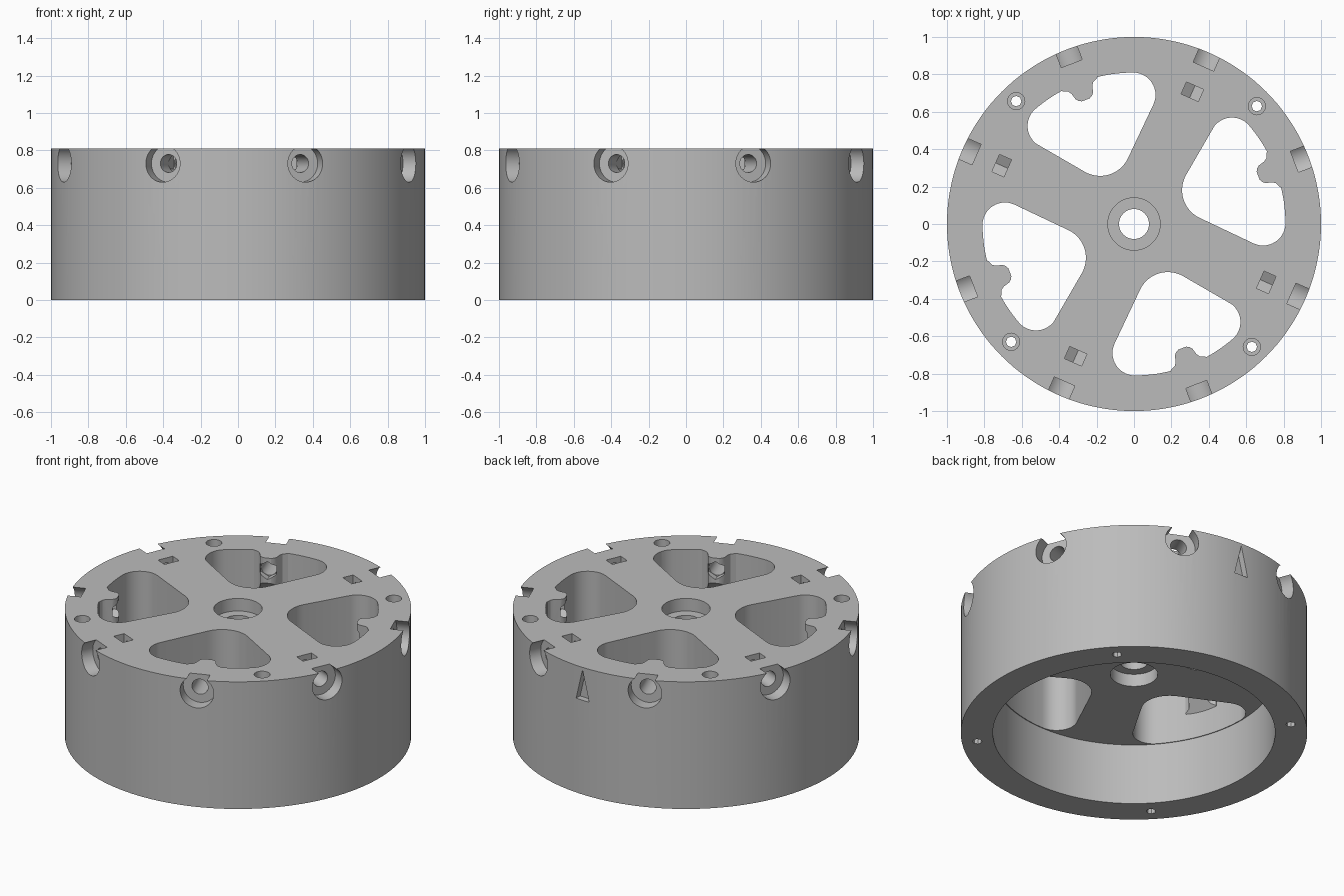
import bpy, bmesh
from math import sin, cos, radians
from mathutils import Matrix

if "Cube" in bpy.data.objects:
    bpy.data.objects.remove(bpy.data.objects["Cube"])

HEIGHT, PLATE_BOTTOM, BOLT_Z = 0.81, 0.39, 0.73
BOLT_ANGLE = 21.2

grey = bpy.data.materials.new("plain grey")
grey.use_nodes = True
colour = (0.5, 0.5, 0.5, 1)
grey.diffuse_color = colour
grey.node_tree.nodes["Principled BSDF"].inputs["Base Color"].default_value = colour


def arc(cx, cy, r, start, end, steps):
    """Points along an arc, angles in degrees."""
    angles = [radians(start + (end - start) * i / steps) for i in range(steps + 1)]
    return [(cx + r * cos(a), cy + r * sin(a)) for a in angles]


def ngon(r, sides, turn=0):
    return arc(0, 0, r, turn, turn + 360, sides)[:-1]


def prism(name, outline, low, high, matrix=Matrix()):
    """Extrude a closed outline; low may be a function of the point."""
    bm = bmesh.new()
    bottom = [bm.verts.new((x, y, low(x) if callable(low) else low)) for x, y in outline]
    top = [bm.verts.new((x, y, high)) for x, y in outline]
    bm.faces.new(bottom[::-1])
    bm.faces.new(top)
    for i in range(len(outline)):
        j = (i + 1) % len(outline)
        bm.faces.new((bottom[i], bottom[j], top[j], top[i]))
    bmesh.ops.transform(bm, matrix=matrix, verts=bm.verts)
    mesh = bpy.data.meshes.new(name)
    bm.to_mesh(mesh)
    bm.free()
    mesh.materials.append(grey)
    obj = bpy.data.objects.new(name, mesh)
    bpy.context.scene.collection.objects.link(obj)
    return obj


def cut(target, cutter):
    """Subtract the cutter from the target and throw it away."""
    mod = target.modifiers.new("cut", "BOOLEAN")
    mod.operation = "DIFFERENCE"
    mod.solver = "EXACT"
    mod.object = cutter
    bpy.context.view_layer.objects.active = target
    bpy.ops.object.modifier_apply(modifier=mod.name)
    bpy.data.objects.remove(cutter)


def spin(angle):
    return Matrix.Rotation(radians(angle), 4, "Z")


def radial(angle, z=BOLT_Z):
    """Local z points outward, local y up, local x along the rim."""
    basis = Matrix(((0, 0, 1, 0), (1, 0, 0, 0), (0, 1, 0, 0), (0, 0, 0, 1)))
    return Matrix.Translation((0, 0, z)) @ spin(angle) @ basis


# Drum with a hollow underside
drum = prism("wheel_drum", ngon(1, 144), 0, HEIGHT)
cut(drum, prism("cavity", ngon(0.815, 144), -0.1, PLATE_BOTTOM))

# Centre bore, recessed from both sides
cut(drum, prism("bore", ngon(0.08, 48), 0.2, 1))
cut(drum, prism("upper_recess", ngon(0.14, 48), HEIGHT - 0.08, 1))
cut(drum, prism("lower_recess", ngon(0.137, 48), 0.2, PLATE_BOTTOM + 0.08))

# Window outline: three rounded corners and an outer arc
window = (arc(0.421, 0.181, 0.164, 150, 244.7, 14)
          + arc(0.69, 0.005, 0.12, 244.7, 360, 14)
          + arc(0, 0, 0.81, 1, 39.6, 14)
          + arc(0.524, 0.449, 0.12, 40.6, 150, 14)[:-1])

# Nut boss outline, left in the window with a sloping underside
half = [(0.712, 0.022), (0.72, 0.038), (0.735, 0.05), (0.77, 0.06),
        (0.787, 0.072), (0.8, 0.1), (0.87, 0.11)]
boss = [(u, -v) for u, v in half] + [(u, v) for u, v in reversed(half)]
nut_slot = [(-0.05, 0.2), (-0.05, -0.029), (0, -0.058), (0.05, -0.029), (0.05, 0.2)]

for k in range(4):
    turn = 90 * k
    # Window with its boss
    pocket = prism("window", window, PLATE_BOTTOM - 0.04, 0.95, spin(turn))
    cut(pocket, prism("boss", boss, lambda u: 0.65 - (u - 0.712), 1.1,
                      spin(turn + BOLT_ANGLE)))
    cut(drum, pocket)

    # Radial bolt holes, one into the boss and one into a nut slot
    for step, depth in ((0, 0.64), (45, 0.71)):
        frame = radial(turn + BOLT_ANGLE + step)
        cut(drum, prism("bolt_head_recess", ngon(0.1, 40), 0.92, 1.1, frame))
        cut(drum, prism("bolt_hole", ngon(0.048, 28), depth, 0.96, frame))
    cut(drum, prism("boss_nut_trap", ngon(0.057, 6, 30), 0.66, 0.755,
                    radial(turn + BOLT_ANGLE)))
    cut(drum, prism("nut_slot", nut_slot, 0.738, 0.808,
                    radial(turn + BOLT_ANGLE + 45)))

    # Upright screw hole through the rim
    place = spin(turn + 43.8) @ Matrix.Translation((0.91, 0, 0))
    cut(drum, prism("screw_recess", ngon(0.046, 24), 0.73, 1, place))
    cut(drum, prism("screw_hole", ngon(0.028, 8), -0.1, 0.9, place))

# Triangular index mark sunk in the back of the rim
cut(drum, prism("index_mark", [(-0.047, 0.6), (0.047, 0.6), (0, 0.795)],
                0.96, 1.1, radial(88.3, 0)))

bpy.ops.object.select_all(action="DESELECT")
drum.select_set(True)
bpy.context.view_layer.objects.active = drum
bpy.ops.object.shade_smooth_by_angle(angle=radians(25))
